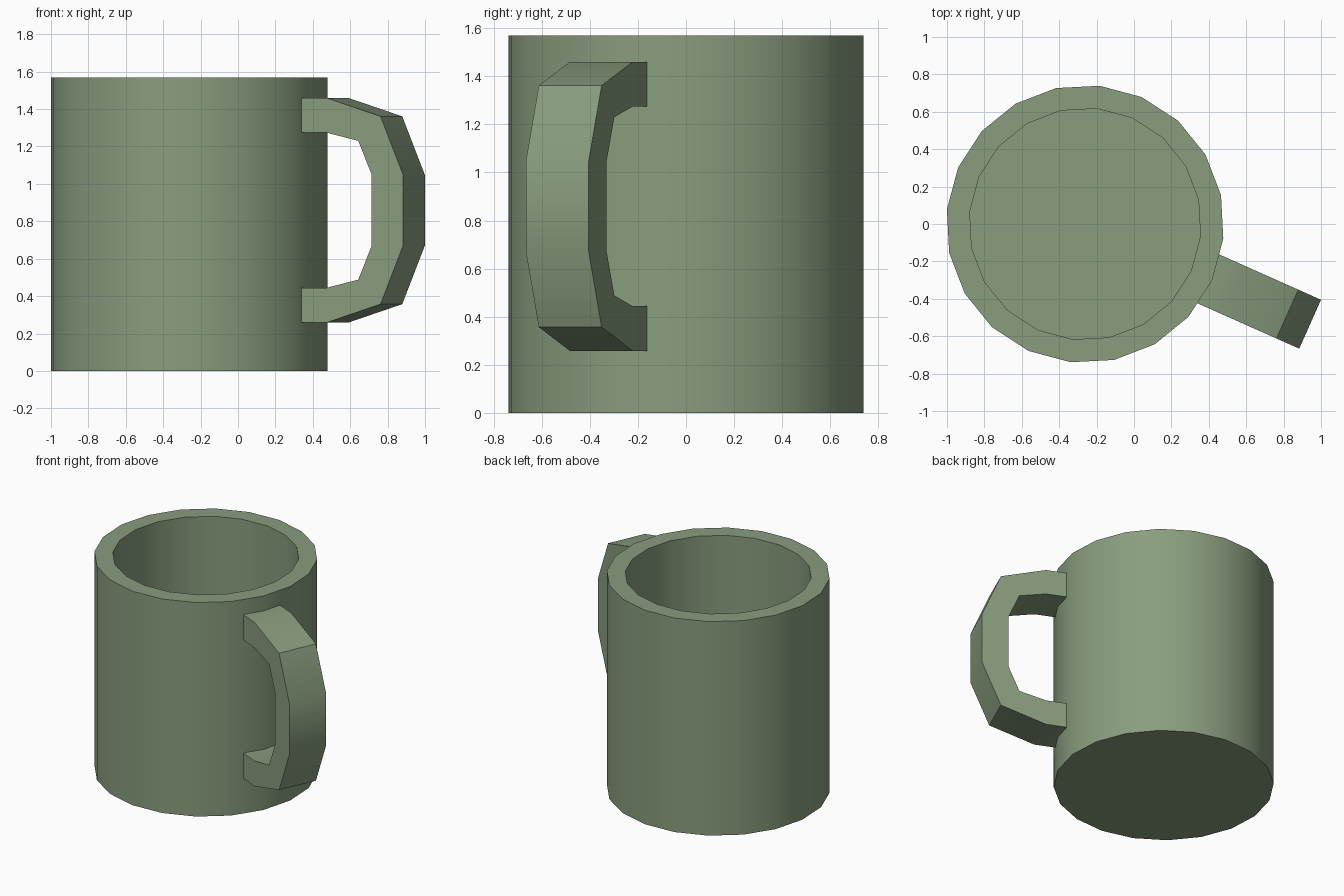
import bpy, bmesh
from math import radians, cos, sin
from mathutils import Matrix

if "Cube" in bpy.data.objects:
    bpy.data.objects.remove(bpy.data.objects["Cube"])

CX = -0.2615             # mug axis
TURN = radians(-24)      # direction of the handle
SIDES = 20


def finish(bm, name):
    bmesh.ops.recalc_face_normals(bm, faces=bm.faces)
    mesh = bpy.data.meshes.new(name)
    bm.to_mesh(mesh)
    bm.free()
    obj = bpy.data.objects.new(name, mesh)
    bpy.context.collection.objects.link(obj)
    mat = bpy.data.materials.get("green_glaze")
    if mat is None:
        mat = bpy.data.materials.new("green_glaze")
        mat.diffuse_color = (0.25, 0.34, 0.21, 1)
        mat.use_nodes = True
        mat.node_tree.nodes["Principled BSDF"].inputs["Base Color"].default_value = mat.diffuse_color
    mesh.materials.append(mat)
    bpy.ops.object.select_all(action='DESELECT')
    obj.select_set(True)
    bpy.context.view_layer.objects.active = obj
    bpy.ops.object.shade_smooth_by_angle(angle=radians(30))
    return obj


# Mug body: outer wall, rim, inner wall and floor as stacked rings
bm = bmesh.new()
rings = []
for r, z in [(0.743, 0), (0.743, 1.57), (0.62, 1.57), (0.62, 0.12)]:
    angles = [TURN + radians(360 / SIDES * i) for i in range(SIDES)]
    rings.append([bm.verts.new((CX + r * cos(a), r * sin(a), z)) for a in angles])
for low, high in zip(rings, rings[1:]):
    for i in range(SIDES):
        j = (i + 1) % SIDES
        bm.faces.new((low[i], low[j], high[j], high[i]))
bm.faces.new(rings[0])
bm.faces.new(rings[-1])
finish(bm, "mug_body")

# Handle: half profile (distance from axis, height above handle middle), mirrored
MID, HALF = 0.859, 0.143
outer = [(0.722, 0.601), (0.867, 0.601), (1.184, 0.502), (1.317, 0.187)]
inner = [(0.722, 0.415), (0.867, 0.415), (1.054, 0.371), (1.132, 0.19)]


def mirrored(half):
    return half + [(r, -z) for r, z in reversed(half)]


bm = bmesh.new()
sections = []
for (ro, zo), (ri, zi) in zip(mirrored(outer), mirrored(inner)):
    sections.append([bm.verts.new(p) for p in (
        (ro, -HALF, zo), (ro, HALF, zo), (ri, HALF, zi), (ri, -HALF, zi))])
for a, b in zip(sections, sections[1:]):
    for i in range(4):
        j = (i + 1) % 4
        bm.faces.new((a[i], a[j], b[j], b[i]))
bm.faces.new(sections[0])
bm.faces.new(sections[-1])
bm.transform(Matrix.Translation((CX, 0, MID)) @ Matrix.Rotation(TURN, 4, 'Z'))
finish(bm, "handle")
